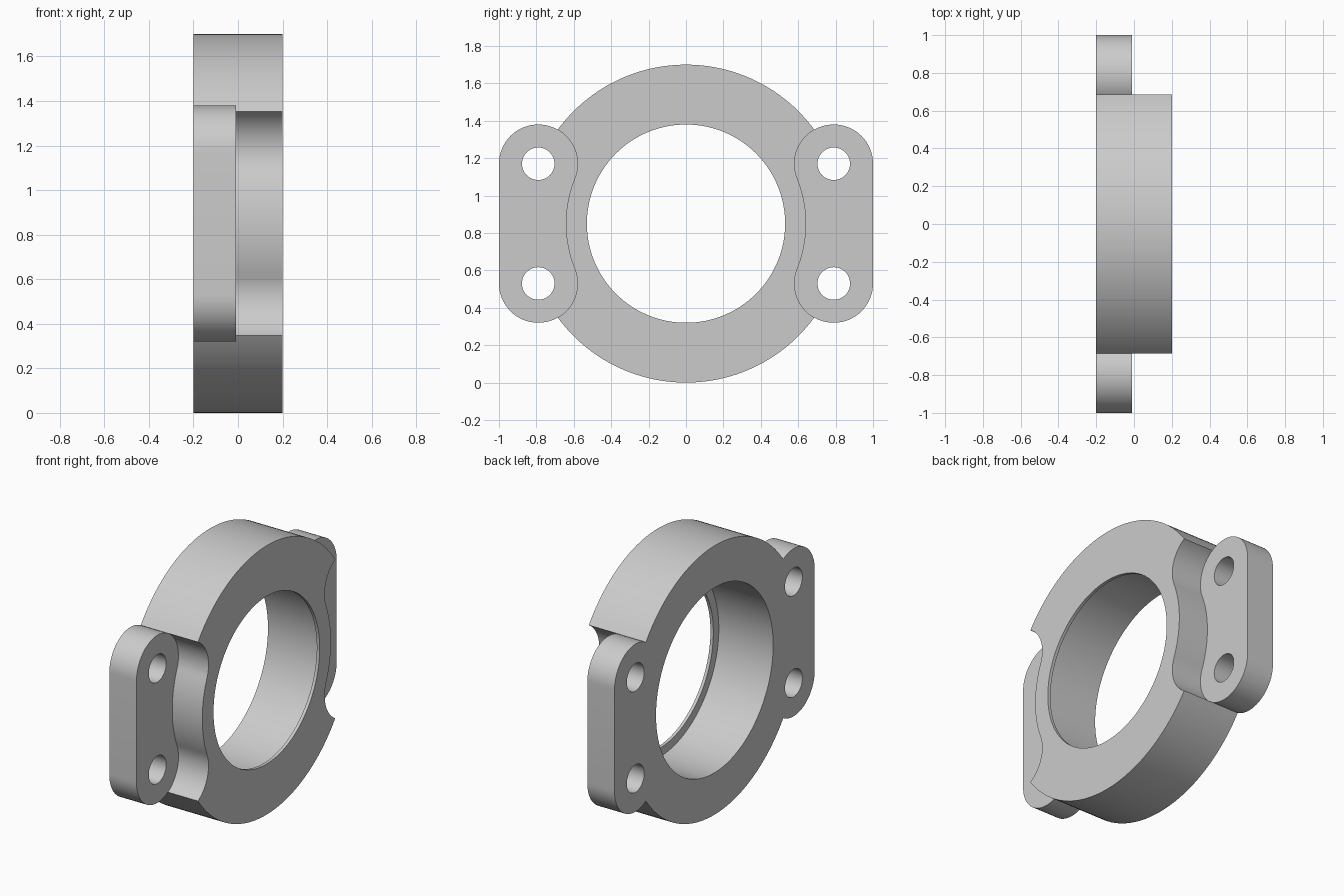
import bpy, bmesh
from math import sin, cos, pi, atan2, hypot

cube = bpy.data.objects.get("Cube")
if cube:
    bpy.data.objects.remove(cube, do_unlink=True)

AXIS_Z = 0.85            # height of the ring axis
BACK, STEP, FRONT = -0.2, -0.01, 0.2
EAR_Y, EAR_Z, EAR_R = 0.79, 0.32, 0.21   # bolt position and ear rounding

grey = bpy.data.materials.new("plain_grey")
grey.use_nodes = True
colour = (0.6, 0.6, 0.6, 1)
grey.diffuse_color = colour
grey.node_tree.nodes["Principled BSDF"].inputs["Base Color"].default_value = colour


def arc(cy, cz, r, a0, a1, n):
    return [(cy + r * cos(a0 + (a1 - a0) * i / n), cz + r * sin(a0 + (a1 - a0) * i / n))
            for i in range(n + 1)]


def circle(r, cy=0, cz=0, n=128):
    return arc(cy, cz, r, 0, 2 * pi, n)[:-1]


def prism(name, outline, x0, x1):
    """Solid made by pushing a (y, z) outline along x."""
    bm = bmesh.new()
    face = bm.faces.new([bm.verts.new((x0, y, z + AXIS_Z)) for y, z in outline])
    top = bmesh.ops.extrude_face_region(bm, geom=[face])["geom"]
    bmesh.ops.translate(bm, vec=(x1 - x0, 0, 0),
                        verts=[v for v in top if isinstance(v, bmesh.types.BMVert)])
    bmesh.ops.recalc_face_normals(bm, faces=bm.faces)
    mesh = bpy.data.meshes.new(name)
    bm.to_mesh(mesh)
    bm.free()
    mesh.materials.append(grey)
    obj = bpy.data.objects.new(name, mesh)
    bpy.context.collection.objects.link(obj)
    return obj


def combine(target, tool, operation):
    """Apply a boolean and remove the tool."""
    tool.hide_render = True
    mod = target.modifiers.new(operation, 'BOOLEAN')
    mod.operation, mod.solver, mod.object = operation, 'EXACT', tool
    bpy.context.view_layer.objects.active = target
    bpy.ops.object.modifier_apply(modifier=mod.name)
    bpy.data.objects.remove(tool, do_unlink=True)


# Main ring
body = prism("clamp_ring", circle(0.85, n=160), BACK, FRONT)

# Outlines on the +y side: rounded ear, and pocket that waists around the bore
lean = atan2(EAR_Z, EAR_Y)
waist = hypot(EAR_Y, EAR_Z) - EAR_R
edge = EAR_Y + EAR_R
upper = arc(EAR_Y, EAR_Z, EAR_R, 0, pi, 32)
lower = arc(EAR_Y, -EAR_Z, EAR_R, pi, 2 * pi, 32)
ear = upper + lower
pocket = (arc(EAR_Y, EAR_Z, EAR_R, 0, pi, 32) + arc(EAR_Y, EAR_Z, EAR_R, pi, pi + lean, 5)[1:]
          + arc(0, 0, waist, lean, -lean, 20)[1:-1]
          + arc(EAR_Y, -EAR_Z, EAR_R, pi - lean, pi, 5)[:-1] + lower)

# Pockets in the front half, mounting ears on the back half, bolt holes
for side in (1, -1):
    def flip(points):
        return [(side * y, z) for y, z in points]
    combine(body, prism("pocket_cutter", flip(pocket), STEP, FRONT + 0.1), 'DIFFERENCE')
    combine(body, prism("mounting_ear", flip(ear), BACK, STEP), 'UNION')
    for z in (EAR_Z, -EAR_Z):
        combine(body, prism("bolt_cutter", circle(0.087, side * EAR_Y, z, 48),
                            BACK - 0.1, FRONT + 0.1), 'DIFFERENCE')

# Wide bore with a thin retaining lip at the front
combine(body, prism("bore_cutter", circle(0.585), BACK - 0.1, FRONT - 0.02), 'DIFFERENCE')
combine(body, prism("lip_cutter", circle(0.53), BACK - 0.2, FRONT + 0.1), 'DIFFERENCE')

bpy.ops.object.select_all(action='DESELECT')
body.select_set(True)
bpy.context.view_layer.objects.active = body
bpy.ops.object.shade_smooth_by_angle(angle=0.5)
